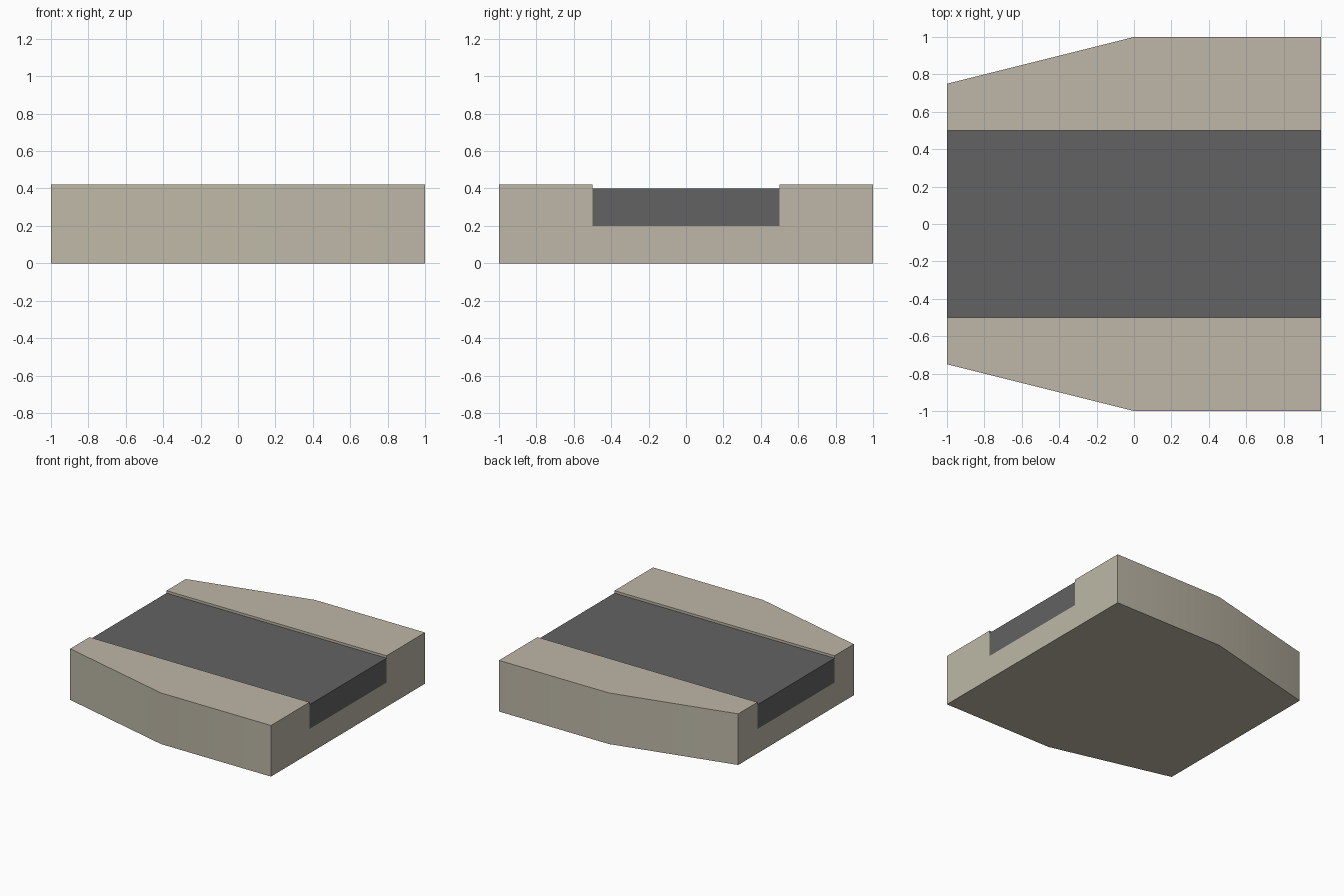
import bpy
import bmesh
import math

cube = bpy.data.objects.get("Cube")
if cube:
    bpy.data.objects.remove(cube, do_unlink=True)

BASE_TOP, ROAD_TOP, ROAD_BOTTOM, ROAD_HALF = 0.42, 0.4, 0.2, 0.5


def make_material(name, rgb):
    mat = bpy.data.materials.new(name)
    mat.use_nodes = True
    colour = (*rgb, 1)
    mat.diffuse_color = colour
    mat.node_tree.nodes["Principled BSDF"].inputs["Base Color"].default_value = colour
    return mat


def loft(name, sections, mat):
    """Join matching (y, z) sections, given as (x, points), into a closed solid."""
    bm = bmesh.new()
    rings = [[bm.verts.new((x, y, z)) for y, z in pts] for x, pts in sections]
    for a, b in zip(rings, rings[1:]):
        for i in range(len(a)):
            j = (i + 1) % len(a)
            bm.faces.new((a[i], a[j], b[j], b[i]))
    bm.faces.new(rings[0])
    bm.faces.new(rings[-1])
    bmesh.ops.recalc_face_normals(bm, faces=bm.faces)
    mesh = bpy.data.meshes.new(name)
    bm.to_mesh(mesh)
    bm.free()
    mesh.materials.append(mat)
    obj = bpy.data.objects.new(name, mesh)
    bpy.context.collection.objects.link(obj)
    return obj


def channel(half):
    """Cross-section of the base with a groove for the road."""
    side = [(half, 0), (half, BASE_TOP), (ROAD_HALF, BASE_TOP), (ROAD_HALF, ROAD_BOTTOM)]
    return side + [(-y, z) for y, z in reversed(side)]


stone = make_material("pale_stone", (0.51, 0.475, 0.385))
asphalt = make_material("dark_asphalt", (0.123, 0.123, 0.123))

# Base: full width on one half, tapering towards the narrow end
base = loft("base", [(x, channel(w)) for x, w in ((-1, 0.75), (0, 1), (1, 1))], stone)

# Road slab lying in the groove
slab = [(-ROAD_HALF, ROAD_BOTTOM), (ROAD_HALF, ROAD_BOTTOM),
        (ROAD_HALF, ROAD_TOP), (-ROAD_HALF, ROAD_TOP)]
loft("road", [(-1, slab), (1, slab)], asphalt)

# Soft shading across the shallow bend in the side walls
bpy.ops.object.select_all(action="DESELECT")
base.select_set(True)
bpy.context.view_layer.objects.active = base
bpy.ops.object.shade_smooth_by_angle(angle=math.radians(30))
